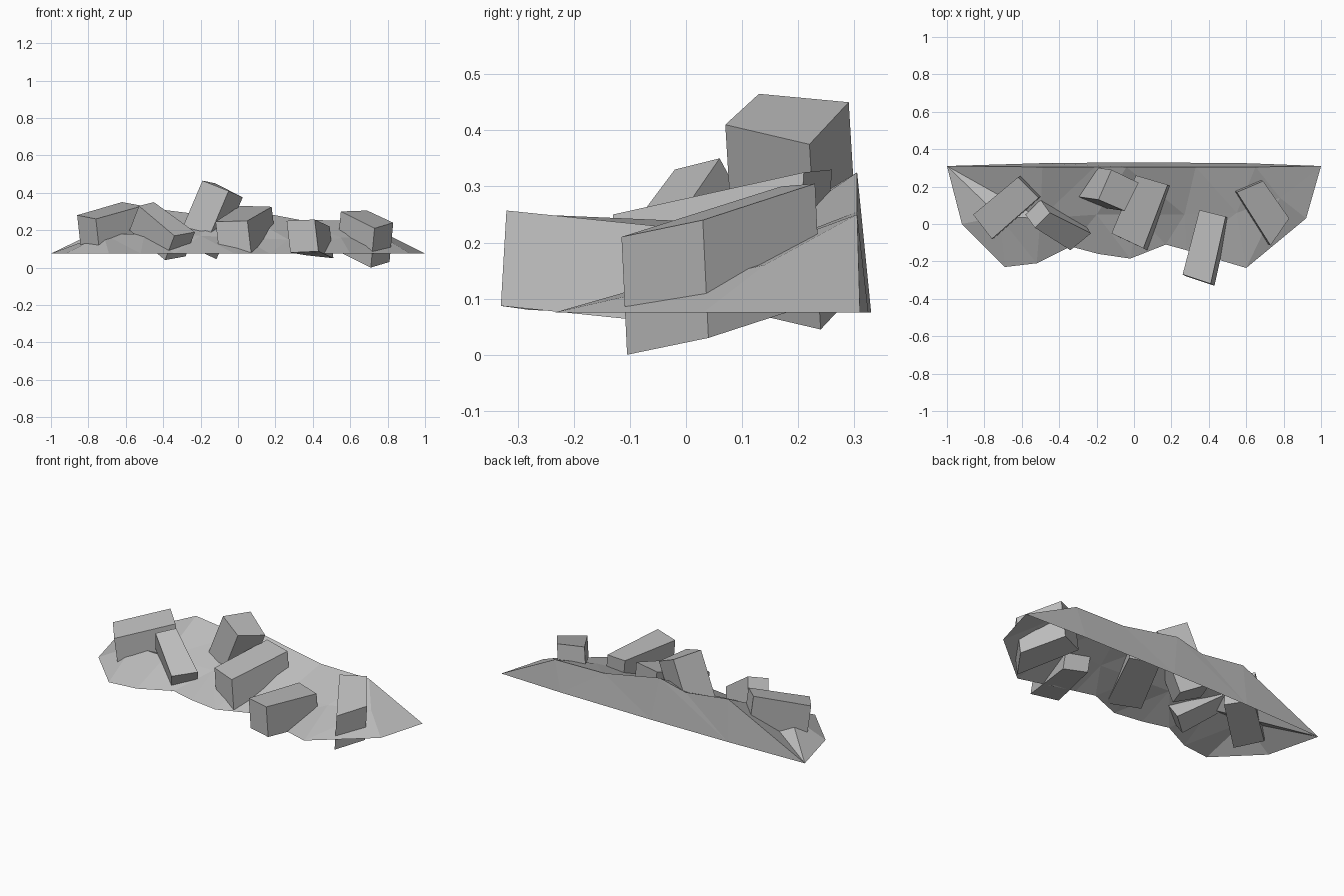
import bpy
import bmesh
from mathutils import Vector

cube = bpy.data.objects.get("Cube")
if cube:
    bpy.data.objects.remove(cube, do_unlink=True)

# One plain stone colour
stone = bpy.data.materials.new("stone grey")
stone.use_nodes = True
colour = (0.5, 0.5, 0.5, 1)
stone.diffuse_color = colour
stone.node_tree.nodes["Principled BSDF"].inputs["Base Color"].default_value = colour


def make_object(name, mesh_builder):
    """Turn a bmesh into a flat shaded stone object."""
    mesh = bpy.data.meshes.new(name)
    mesh_builder.to_mesh(mesh)
    mesh_builder.free()
    mesh.materials.append(stone)
    created = bpy.data.objects.new(name, mesh)
    bpy.context.collection.objects.link(created)
    return created


def rubble_block(name, top_corners, down):
    """A rough block: a sloping top quad pushed along a depth vector."""
    builder = bmesh.new()
    top = [builder.verts.new(corner) for corner in top_corners]
    bottom = [builder.verts.new(Vector(corner) + Vector(down)) for corner in top_corners]
    builder.faces.new(top)
    builder.faces.new(bottom[::-1])
    for i in range(len(top)):
        following = (i + 1) % len(top)
        builder.faces.new((top[i], bottom[i], bottom[following], top[following]))
    bmesh.ops.recalc_face_normals(builder, faces=builder.faces)
    return make_object(name, builder)


def zip_rows(builder, front, back):
    """Join two left-to-right rows of vertices with triangles."""
    i = j = 0
    while i < len(front) - 1 or j < len(back) - 1:
        step_front = j == len(back) - 1 or (
            i < len(front) - 1 and front[i + 1].co.x <= back[j + 1].co.x)
        if step_front:
            corners = (front[i], front[i + 1], back[j])
            i += 1
        else:
            corners = (front[i], back[j + 1], back[j])
            j += 1
        if len(set(corners)) == len(corners):
            builder.faces.new(corners)


# Mound: open-bottomed skirt running from front edge over the ridge to the back
ground = 0.075
front_edge = [(-.92, 0), (-.69, -.23), (-.52, -.21), (-.34, -.12), (-.19, -.16),
              (-.02, -.185), (.17, -.11), (.28, -.14), (.6, -.235), (.92, .03)]
slope = [(-.72, .04, .18), (-.5, .03, .18), (-.2, .05, .17), (.02, .05, .16),
         (.27, .05, .15), (.55, .06, .16), (.78, .14, .16)]
ridge = [(-.49, .32), (-.21, .285), (-.04, .325), (.33, .255), (.65, .25)]
back_edge = [(-.5, .325), (0, .33), (.6, .325)]

mound = bmesh.new()
left_tip = mound.verts.new((-1, .31, ground))
right_tip = mound.verts.new((1, .31, ground))


def row(points):
    return [left_tip] + [mound.verts.new(p) for p in points] + [right_tip]


front_row = row([(x, y, ground) for x, y in front_edge])
slope_row = row(slope)
ridge_row = row([(x, .305, z) for x, z in ridge])
back_row = row([(x, y, ground) for x, y in back_edge])
for near, far in ((front_row, slope_row), (slope_row, ridge_row), (ridge_row, back_row)):
    zip_rows(mound, near, far)
make_object("rubble_mound", mound)

# Blocks: half buried in the mound at different tilts
rubble_block("far_right_block",
             [(-.86, .05, .28), (-.76, -.08, .26), (-.51, .14, .33), (-.62, .25, .35)],
             (.02, .01, -.18))
rubble_block("tilted_block",
             [(-.53, -.02, .33), (-.34, -.14, .17), (-.23, -.05, .19), (-.45, .06, .35)],
             (-.05, .07, -.13))
rubble_block("upright_block",
             [(-.19, .13, .465), (-.05, .07, .41), (.025, .22, .375), (-.12, .29, .45)],
             (-.14, .02, -.33))
rubble_block("middle_block",
             [(-.12, -.05, .245), (.05, -.13, .25), (.18, .21, .325), (.01, .26, .33)],
             (.02, -.01, -.17))
rubble_block("front_block",
             [(.26, -.27, .25), (.41, -.32, .257), (.49, .04, .22), (.35, .075, .235)],
             (.02, -.01, -.17))
rubble_block("far_left_block",
             [(.73, -.115, .21), (.83, .03, .24), (.69, .23, .305), (.55, .17, .3)],
             (-.02, .01, -.21))
